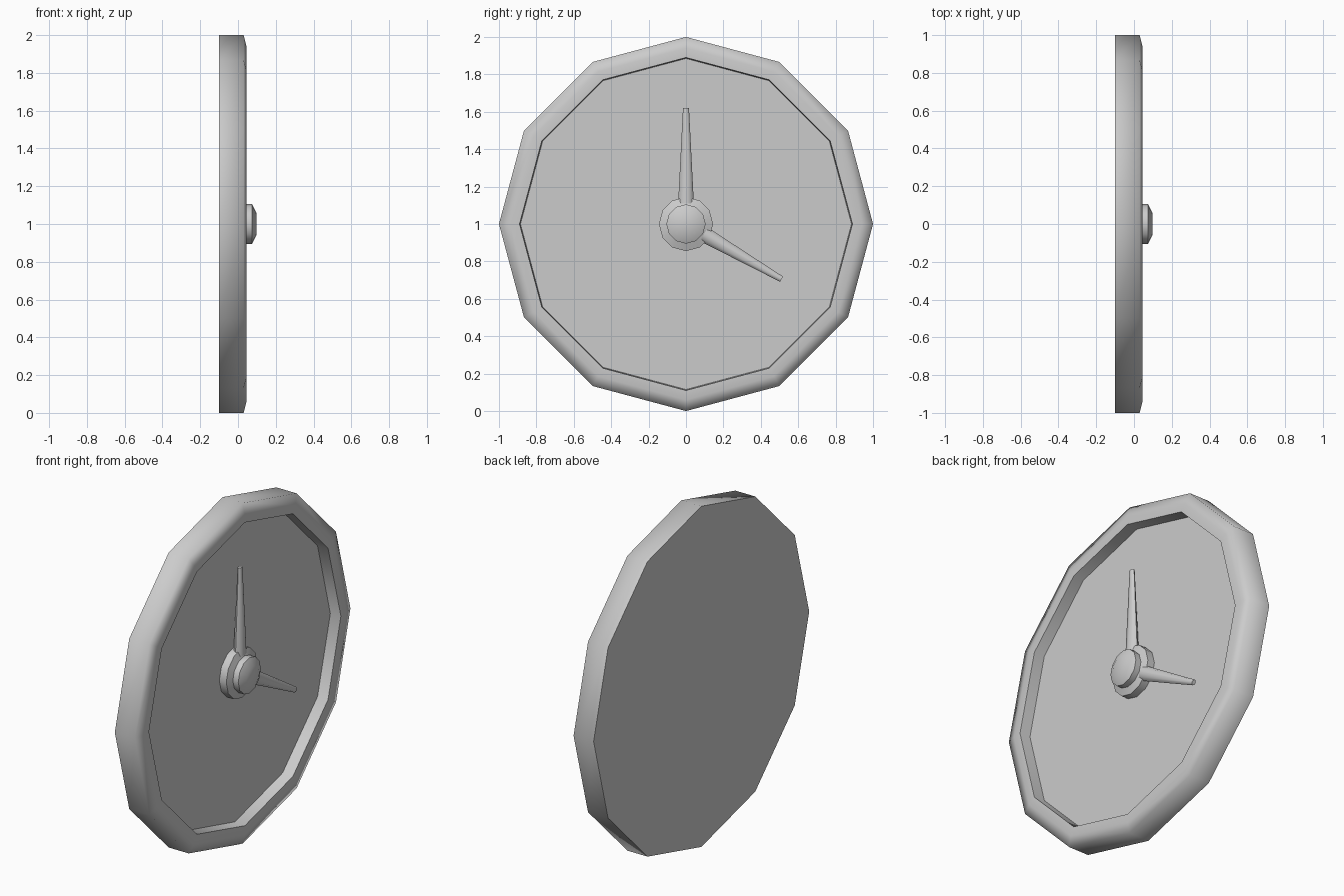
import bpy, bmesh
from math import sin, cos, pi, radians
from mathutils import Matrix

if "Cube" in bpy.data.objects:
    bpy.data.objects.remove(bpy.data.objects["Cube"])

SIDES = 12


def finish(name, bm, sharp_angle):
    bmesh.ops.recalc_face_normals(bm, faces=bm.faces)
    mesh = bpy.data.meshes.new(name)
    bm.to_mesh(mesh)
    bm.free()
    obj = bpy.data.objects.new(name, mesh)
    bpy.context.collection.objects.link(obj)
    bpy.ops.object.select_all(action='DESELECT')
    obj.select_set(True)
    bpy.context.view_layer.objects.active = obj
    bpy.ops.object.shade_smooth_by_angle(angle=radians(sharp_angle))
    return obj


def lathe(name, profile, sharp_angle):
    """Turn an (x, radius) profile round the x axis and cap both ends."""
    bm = bmesh.new()
    rings = [[bm.verts.new((x, r * sin(2 * pi * i / SIDES),
                            1 + r * cos(2 * pi * i / SIDES)))
              for i in range(SIDES)] for x, r in profile]
    for a, b in zip(rings, rings[1:]):
        for i in range(SIDES):
            j = (i + 1) % SIDES
            bm.faces.new((a[i], a[j], b[j], b[i]))
    bm.faces.new(rings[0])
    bm.faces.new(rings[-1])
    return finish(name, bm, sharp_angle)


def hand(name, angle, start, end):
    """Tapered, slightly flattened hand; angle is clockwise from the top."""
    bm = bmesh.new()
    bmesh.ops.create_cone(bm, cap_ends=True, segments=8, radius1=0.042,
                          radius2=0.016, depth=end - start)
    m = (Matrix.Translation((0.013, 0, 1)) @ Matrix.Rotation(-radians(angle), 4, 'X')
         @ Matrix.Translation((0, 0, (start + end) / 2))
         @ Matrix.Diagonal((0.72, 1, 1, 1)))
    bmesh.ops.transform(bm, matrix=m, verts=bm.verts)
    return finish(name, bm, 50)


# Case: flat back, rounded rim and recessed dial
lathe("clock_case", [(-0.1, 1.0), (0.03, 1.0), (0.045, 0.94), (0.045, 0.89),
                     (-0.02, 0.885), (-0.02, 0.12)], 85)

# Stepped hub in the middle of the dial
lathe("hub", [(-0.03, 0.145), (0.025, 0.145), (0.04, 0.105), (0.075, 0.105),
              (0.097, 0.06)], 60)

# Hands pointing at twelve and four; rotation about x turns z toward +y
hand("minute_hand", 0, 0.11, 0.62)
hand("hour_hand", 120, 0.11, 0.59)
